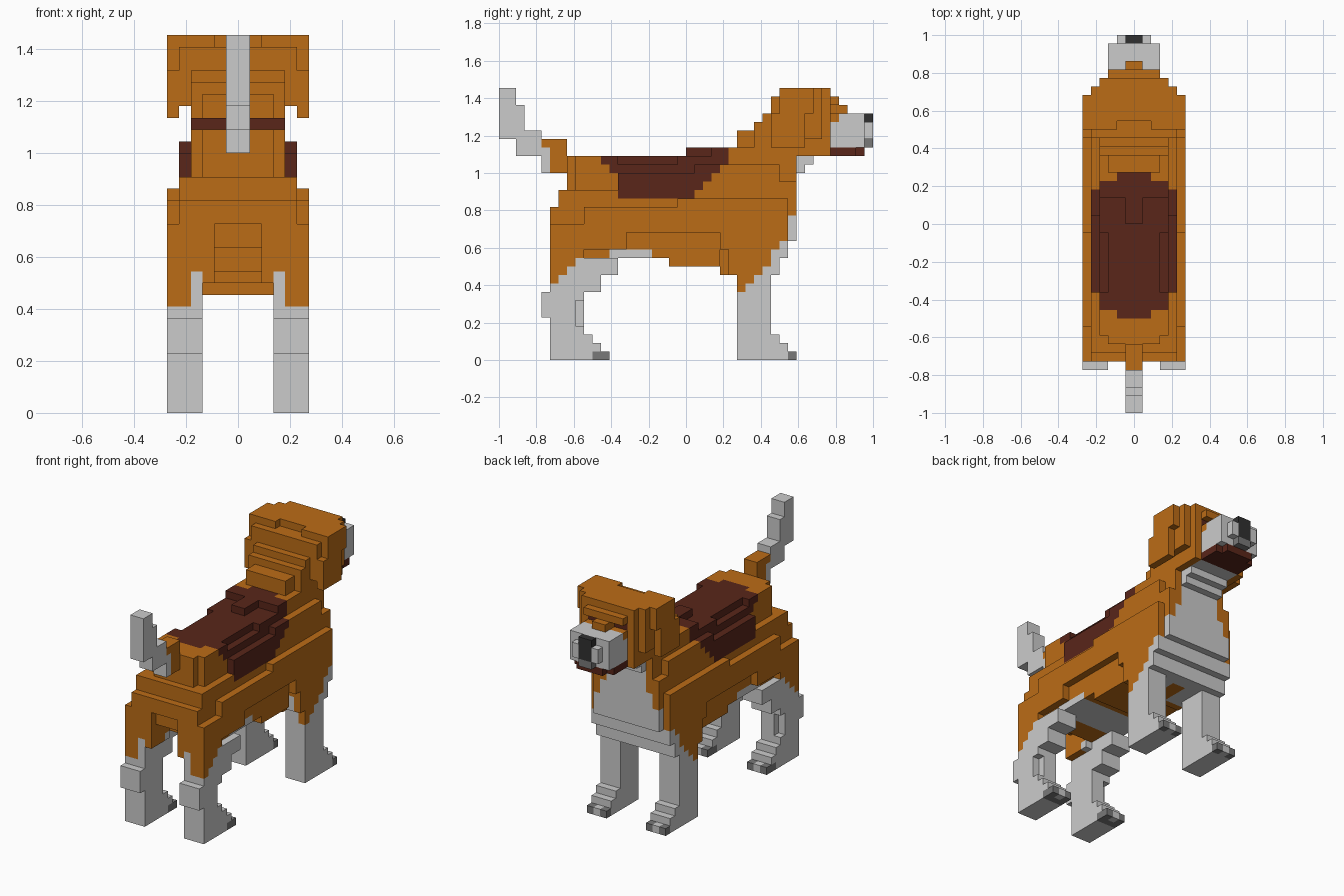
import bpy, bmesh

if "Cube" in bpy.data.objects:
    bpy.data.objects.remove(bpy.data.objects["Cube"])

U = 1 / 22          # block size
vox = {}            # block position -> part name


def fill(part, x0, x1, y0, y1, z0, z1, paint=False):
    """Mirrored box of blocks; paint=True only reassigns existing blocks, part None carves."""
    for x in range(x0, x1):
        for y in range(y0, y1):
            for z in range(z0, z1):
                for p in ((x, y, z), (-1 - x, y, z)):
                    if part is None:
                        vox.pop(p, None)
                    elif not paint or p in vox:
                        vox[p] = part


# trunk
for b in [(0, 6, -16, -12, 11, 16), (0, 6, -12, -7, 13, 18), (0, 6, -7, 4, 15, 18),
          (0, 6, -1, 4, 18, 19), (0, 6, 4, 12, 13, 19), (0, 6, 5, 11, 10, 13),
          (0, 6, 11, 12, 12, 13), (0, 5, -12, -2, 12, 15), (0, 5, -2, 4, 11, 15),
          (0, 4, 4, 5, 10, 13), (0, 5, 12, 13, 14, 21), (0, 4, 12, 13, 21, 24),
          (0, 5, -16, -12, 16, 18), (0, 5, -15, 3, 18, 20), (0, 5, -8, 3, 20, 22),
          (0, 5, 1, 11, 19, 23), (0, 5, 11, 12, 19, 21), (0, 4, 11, 12, 21, 26),
          (0, 4, -13, 6, 20, 24), (0, 3, -14, -13, 20, 24)]:
    fill("body", *b)
fill(None, 3, 4, -8, -1, 23, 24)
fill(None, 0, 2, -16, -15, 14, 16)       # cleft between the haunches
fill(None, 0, 2, -16, -12, 11, 14)

# neck
for b in [(0, 4, 5, 12, 23, 25), (0, 3, 6, 8, 25, 27), (0, 4, 8, 12, 25, 28),
          (0, 4, 9, 12, 28, 29)]:
    fill("neck", *b)

# head
for b in [(0, 4, 10, 17, 24, 31), (0, 5, 10, 11, 29, 31), (0, 6, 11, 15, 29, 32),
          (0, 5, 15, 16, 29, 32), (0, 4, 16, 17, 26, 32), (0, 3, 17, 18, 27, 31),
          (4, 5, 10, 16, 26, 29)]:
    fill("head", *b)
fill(None, 0, 2, 11, 12, 31, 32)
fill("ears", 5, 6, 10, 14, 25, 29)

# muzzle, jaw, nose, mouth and eyes
fill("muzzle", 0, 3, 18, 21, 25, 29)
fill("muzzle", 0, 3, 17, 18, 25, 28)
fill("muzzle", 0, 2, 21, 22, 26, 28)
fill("muzzle", 0, 3, 13, 14, 22, 25)
fill("muzzle", 0, 3, 14, 15, 23, 25)
fill("muzzle", 0, 3, 15, 17, 24, 26)
fill("head", 0, 1, 18, 19, 28, 30)
fill("nose", 0, 1, 21, 22, 26, 29)
fill("lip", 0, 1, 21, 22, 25, 26)
fill("mouth", 0, 3, 17, 20, 24, 25)
fill("mouth", 0, 2, 20, 21, 24, 25)
fill(None, 1, 3, 17, 18, 29, 30)
fill("eyes", 1, 3, 16, 17, 29, 30)

# dark saddle on the back
fill("saddle", 0, 4, 3, 5, 24, 25)
fill("saddle", 0, 2, 5, 6, 24, 25)
fill("saddle", 0, 1, 0, 3, 24, 25)
for z, a, b in [(19, -8, 1), (20, -8, 2), (21, -8, 3), (22, -9, 4), (23, -10, 5)]:
    fill("saddle", 0, 5, a, b, z, z + 1, True)
fill("saddle", 0, 2, -11, -10, 23, 24, True)

# pale chest
for z in range(8, 14):
    fill("chest", 0, 6, (7, 8, 9, 10, 10, 11)[z - 8], 14, z, z + 1, True)
for w, z0, z1 in [(5, 14, 17), (4, 17, 19), (3, 19, 24)]:
    fill("chest", 0, w, 12, 13, z0, z1, True)
fill("chest", 1, 5, 5, 12, 10, 12, True)

# front legs
fill("front_legs", 3, 6, 6, 10, 0, 10)
for i, b in enumerate([11, 12, 13]):
    fill("front_legs", 3, 6, 10, b, 0, 3 - i)
for i in range(6, 10):
    fill("body", 5, 6, i, i + 1, i + 2, 11)

# hind legs
for b in [(-16, -12, 0, 5), (-17, -12, 5, 8), (-16, -10, 8, 10), (-16, -8, 10, 12),
          (-12, -11, 0, 3), (-11, -10, 0, 2), (-10, -9, 0, 1)]:
    fill("hind_legs", 3, 6, *b)
fill(None, 5, 6, -13, -12, 4, 7)
for y, z in [(-16, 9), (-15, 10), (-14, 11)]:
    fill("body", 4, 6, y, y + 1, z, 12)
fill("body", 2, 3, -16, -12, 11, 13)
fill("hind_legs", 2, 6, -13, -9, 11, 12, True)
fill("hind_legs", 0, 6, -9, -4, 12, 13, True)

# toes, with a pale middle toe
for y0, y1 in [(12, 13), (-11, -9)]:
    fill("toes", 3, 6, y0, y1, 0, 1)
    fill("front_legs" if y0 > 0 else "hind_legs", 4, 5, y1 - 1, y1, 0, 1)

# tail
fill("tail_base", 0, 1, -17, -14, 22, 26)
fill("tail", 0, 1, -17, -16, 22, 25)
fill("tail", 0, 1, -19, -17, 24, 27)
fill("tail", 0, 1, -20, -19, 24, 30)
fill("tail", 0, 1, -22, -20, 26, 32)


def material(name, rgb):
    m = bpy.data.materials.new(name)
    m.diffuse_color = (*rgb, 1)
    m.use_nodes = True
    m.node_tree.nodes["Principled BSDF"].inputs["Base Color"].default_value = m.diffuse_color
    return m


tan = material("tan", (0.5, 0.15, 0.008))
dark = material("dark_brown", (0.1, 0.019, 0.01))
black = material("black", (0.03, 0.03, 0.03))
slate = material("dark_grey", (0.19, 0.19, 0.19))
mats = {"body": tan, "neck": tan, "head": tan, "ears": tan, "tail_base": tan,
        "saddle": dark, "mouth": dark, "eyes": dark, "nose": black, "toes": slate, "lip": slate}

# outer faces of one block, wound outwards
SIDES = []
for a in range(3):
    b, c = (a + 1) % 3, (a + 2) % 3
    for s in (0, 1):
        quad = []
        for u, v in ((0, 0), (1, 0), (1, 1), (0, 1)):
            p = [0, 0, 0]
            p[a], p[b], p[c] = s, u, v
            quad.append(p)
        n = [0, 0, 0]
        n[a] = 2 * s - 1
        SIDES.append((n, quad if s else quad[::-1]))

# one object per part, keeping only the visible block faces
for part in sorted(set(vox.values())):
    bm = bmesh.new()
    for p, name in vox.items():
        if name != part:
            continue
        for n, quad in SIDES:
            if tuple(p[i] + n[i] for i in range(3)) not in vox:
                bm.faces.new([bm.verts.new([(p[i] + q[i]) * U for i in range(3)]) for q in quad])
    bmesh.ops.remove_doubles(bm, verts=bm.verts[:], dist=U / 100)
    bmesh.ops.dissolve_limit(bm, angle_limit=0.02, verts=bm.verts[:], edges=bm.edges[:])
    me = bpy.data.meshes.new(part)
    bm.to_mesh(me)
    bm.free()
    if part in mats:
        me.materials.append(mats[part])
    bpy.context.collection.objects.link(bpy.data.objects.new(part, me))
